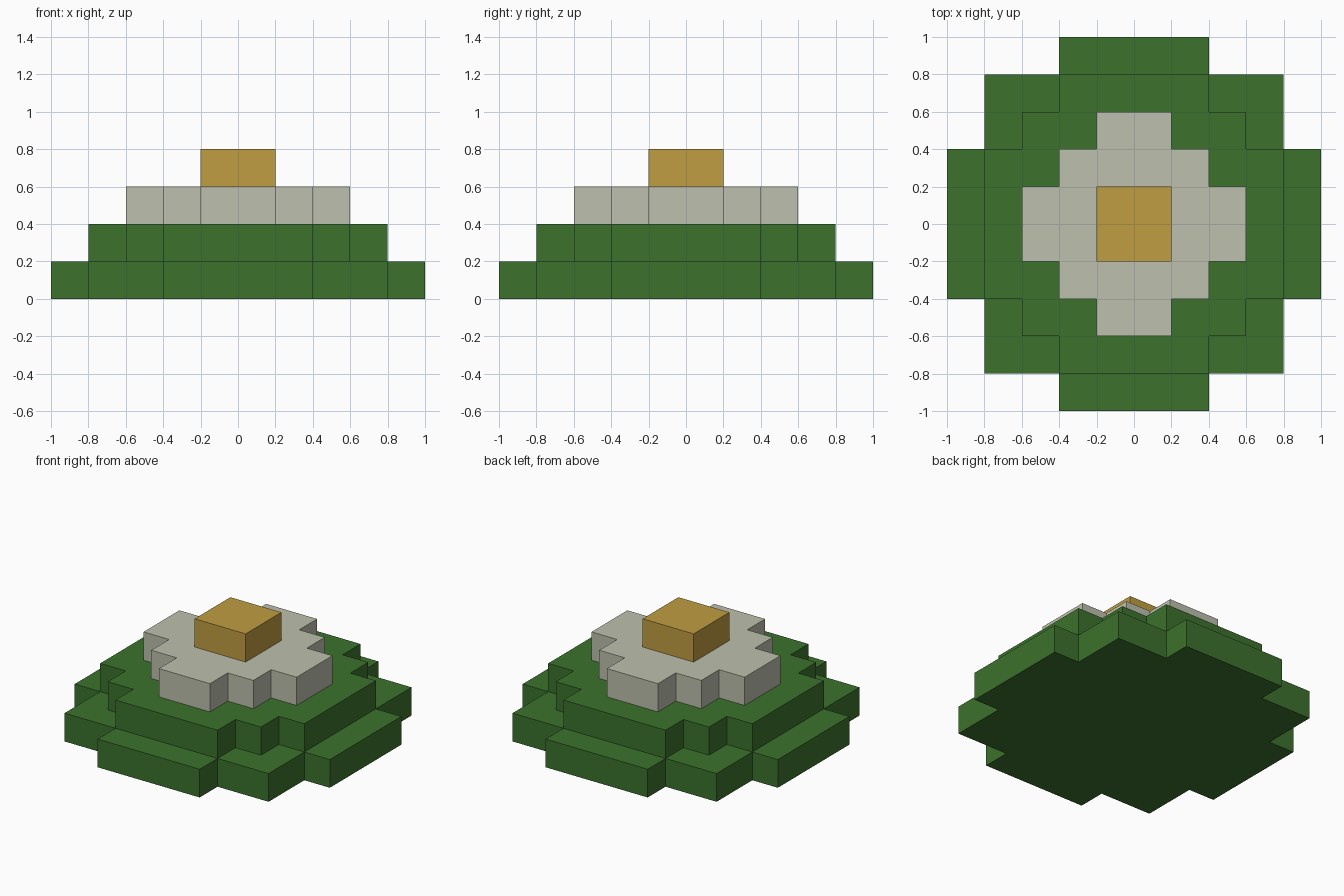
import bpy
import bmesh

cube = bpy.data.objects.get("Cube")
if cube:
    bpy.data.objects.remove(cube, do_unlink=True)


def material(name, rgb):
    m = bpy.data.materials.new(name)
    m.use_nodes = True
    m.diffuse_color = (*rgb, 1)
    m.node_tree.nodes["Principled BSDF"].inputs["Base Color"].default_value = (*rgb, 1)
    return m


green = material("leaf green", (0.045, 0.168, 0.026))
pale = material("pale grey", (0.509, 0.527, 0.418))
gold = material("gold", (0.527, 0.337, 0.053))


def layer(name, corner, z, mat, height=0.2):
    """Extrude a stepped outline: one quarter, repeated by 90 degree turns."""
    outline, pts = [], corner
    for _ in range(4):
        outline += pts
        pts = [(-y, x) for x, y in pts]
    bm = bmesh.new()
    base = bm.faces.new([bm.verts.new((x, y, z)) for x, y in outline])
    top = bmesh.ops.extrude_face_region(bm, geom=[base], use_keep_orig=True)["geom"]
    bmesh.ops.translate(bm, vec=(0, 0, height),
                        verts=[v for v in top if isinstance(v, bmesh.types.BMVert)])
    bmesh.ops.recalc_face_normals(bm, faces=bm.faces)
    mesh = bpy.data.meshes.new(name)
    bm.to_mesh(mesh)
    bm.free()
    mesh.materials.append(mat)
    obj = bpy.data.objects.new(name, mesh)
    bpy.context.collection.objects.link(obj)


def steps(outer, arm):
    """Quarter outline with two 0.2 steps between the arms."""
    return [(outer, arm), (outer - 0.2, arm), (outer - 0.2, outer - 0.2),
            (arm, outer - 0.2), (arm, outer)]


# Leaves, petals and centre, stacked from the ground up
layer("lower_leaves", steps(1.0, 0.4), 0.0, green)
layer("upper_leaves", steps(0.8, 0.4), 0.2, green)
layer("petals", steps(0.6, 0.2), 0.4, pale)
layer("flower_centre", [(0.2, 0.2)], 0.6, gold)
